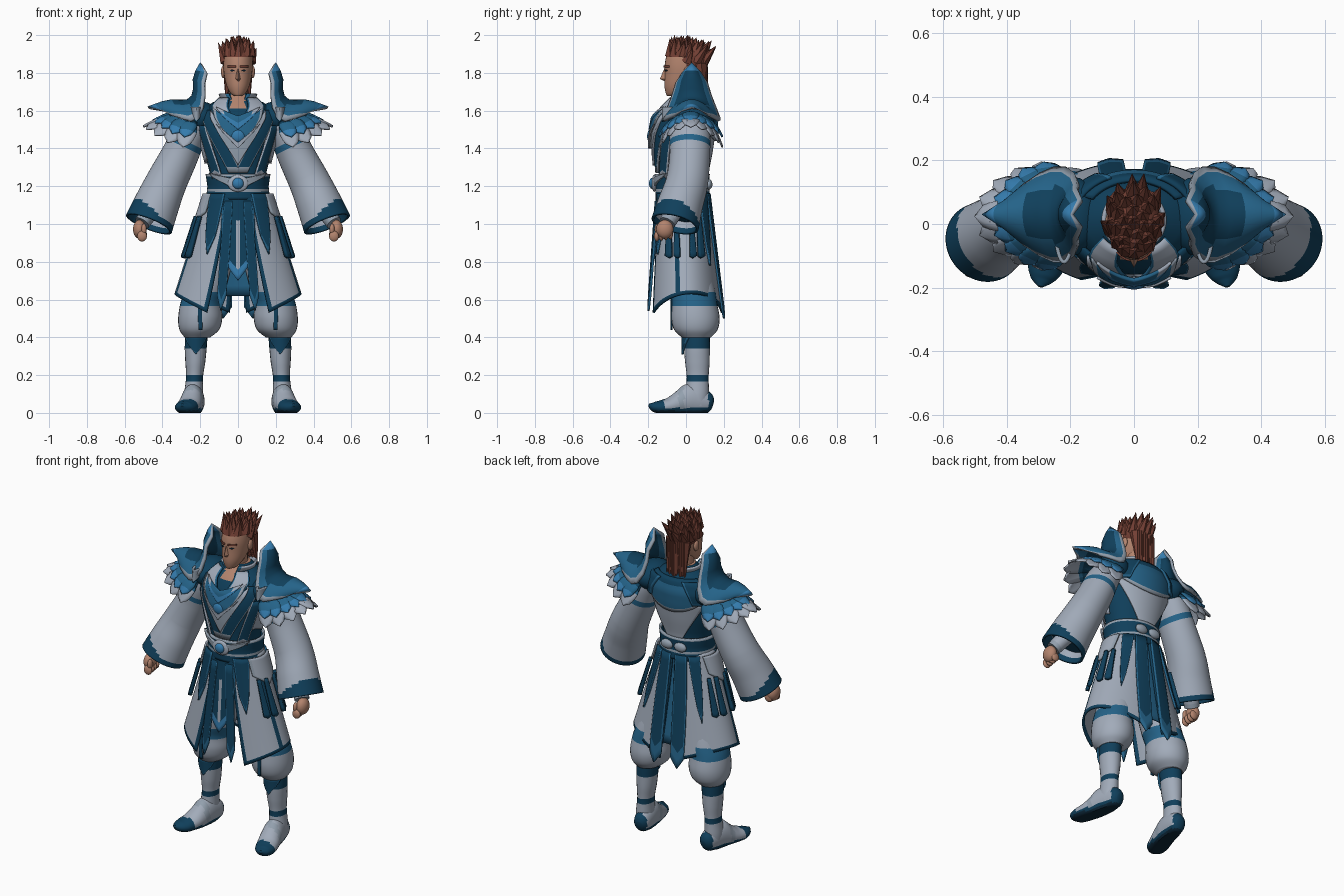
import bpy, bmesh, math, random
from mathutils import Vector, Matrix
random.seed(4)
if "Cube" in bpy.data.objects:
    bpy.data.objects.remove(bpy.data.objects["Cube"])
# Palette
PALETTE = {"pale_cloth": (0.36, 0.41, 0.49), "dark_blue": (0.005, 0.05, 0.105), "mid_blue": (0.018, 0.125, 0.25),
           "bright_blue": (0.035, 0.20, 0.42), "silver": (0.29, 0.35, 0.42), "hair_brown": (0.17, 0.05, 0.034),
           "skin": (0.45, 0.23, 0.155), "sole_navy": (0.004, 0.02, 0.04)}
MATS = [bpy.data.materials.new(key) for key in PALETTE]
for mat, rgb in zip(MATS, PALETTE.values()):
    mat.use_nodes = True
    mat.diffuse_color = (*rgb, 1)
    mat.node_tree.nodes["Principled BSDF"].inputs["Base Color"].default_value = (*rgb, 1)
PALE, DARK, MID, BRIGHT, SILVER, HAIR, SKIN, NAVY = range(8)

def finish(name, bm, thick=0, mirror=False):
    """Turn a bmesh into an object, with an optional mirrored twin."""
    bmesh.ops.remove_doubles(bm, verts=bm.verts, dist=0.0003)
    bmesh.ops.recalc_face_normals(bm, faces=bm.faces)
    for prefix in (("left_", "right_") if mirror else ("",)):
        if prefix == "right_":
            bmesh.ops.scale(bm, vec=(-1, 1, 1), verts=bm.verts)
            bmesh.ops.reverse_faces(bm, faces=bm.faces)
        me = bpy.data.meshes.new(prefix + name)
        bm.to_mesh(me)
        for mat in MATS:
            me.materials.append(mat)
        me.polygons.foreach_set("use_smooth", [True] * len(me.polygons))
        me.set_sharp_from_angle(angle=math.radians(40))
        ob = bpy.data.objects.new(prefix + name, me)
        bpy.context.collection.objects.link(ob)
        if thick:
            mod = ob.modifiers.new("Thickness", "SOLIDIFY")
            mod.thickness, mod.offset = thick, 0
    bm.free()

def grid(name, rows, rule, closed=False, cap=False, **kw):
    """Skin rows of points; rule is a colour or f(centre, across, along)."""
    bm = bmesh.new()
    vs = [[bm.verts.new(p) for p in row] for row in rows]
    n, m = len(rows[0]), len(rows) - 1
    for j in range(m):
        for i in range(n if closed else n - 1):
            k = (i + 1) % n
            f = bm.faces.new((vs[j][i], vs[j][k], vs[j + 1][k], vs[j + 1][i]))
            f.material_index = rule(f.calc_center_median(), (2 * i + 1) / (n - 1) - 1, (j + 0.5) / m) if callable(rule) else rule
    for row in ((vs[0], vs[-1]) if cap else ()):
        index = row[0].link_faces[0].material_index
        bm.faces.new(row).material_index = index
    finish(name, bm, **kw)

def tube(name, stations, rule, n=20, ref=(0, 1, 0), axis=None, cap=True, steps=4, **kw):
    """Loft ellipses (x, y, z, r1, r2) smoothly; r2 lies along ref; nothing sinks below the floor."""
    rows, last, sts = [], len(stations) - 1, [Vector(s) for s in stations]
    for i in range(last * steps + 1):
        k, t = min(i // steps, last - 1), i / steps - min(i // steps, last - 1)
        a, b, c, d = (sts[min(max(k + o, 0), last)] for o in (-1, 0, 1, 2))
        s = b + (c - a) * t / 2 + (a * 2 - b * 5 + c * 4 - d) * t * t / 2 + (b * 3 - a - c * 3 + d) * t ** 3 / 2
        way = Vector(axis) if axis else Vector((c - b)[:3]).lerp(Vector((d - b)[:3]) / 2, t).normalized()
        up = (Vector(ref) - way * way.dot(Vector(ref))).normalized()
        ring = [Vector(s[:3]) + way.cross(up) * s[3] * math.cos(q * math.tau / n) + up * s[4] * math.sin(q * math.tau / n) for q in range(n)]
        rows.append([Vector((p.x, p.y, max(p.z, 0))) for p in ring])
    grid(name, rows, rule, closed=True, cap=cap, **kw)

def panel(name, surf, top, bot, ztop, zbot, off, rule, n=13, m=10, thick=0.012, **kw):
    """Cloth or plate lying on a body surface; z = base + slope * |u| ** power."""
    rows = [[] for _ in range(m + 1)]
    for j, row in enumerate(rows):
        for i in range(n):
            u, v = 2 * i / (n - 1) - 1, j / m
            lo, hi = (top[k] * (1 - v) + bot[k] * v for k in (0, 1))
            za, zb = (z[0] + z[1] * abs(u) ** (z[2] if len(z) > 2 else 1) for z in (ztop, zbot))
            row.append(surf(lo + (hi - lo) * (u + 1) / 2, za + (zb - za) * v, off))
    grid(name, rows, rule, thick=thick, **kw)

def blob(name, loc, size, mat, **kw):
    bm = bmesh.new()
    bmesh.ops.create_icosphere(bm, subdivisions=3, radius=1, matrix=Matrix.Translation(loc) @ Matrix.Diagonal((*size, 1)))
    for f in bm.faces:
        f.material_index = mat
    finish(name, bm, **kw)

def edge(inner, rim, w=0.75):
    return lambda c, u, v: rim if abs(u) > w or v > 0.88 else inner

# Body surfaces: angle 0 is the front, height z, offset outward
TORSO = [(1.10, -.015, .15, .125), (1.20, -.02, .14, .12), (1.28, -.02, .152, .125), (1.38, -.015, .178, .14), (1.48, -.01, .20, .15),
         (1.56, 0, .205, .145), (1.62, .01, .17, .12), (1.66, .015, .10, .085), (1.69, .015, .065, .06)]

def torso(a, z, off):
    z = min(max(z, 1.1), 1.69)
    p, q = next((p, q) for p, q in zip(TORSO, TORSO[1:]) if z <= q[0])
    cy, rx, ry = (p[k] + (q[k] - p[k]) * (z - p[0]) / (q[0] - p[0]) for k in (1, 2, 3))
    return Vector(((rx + off) * math.sin(a), cy - (ry + off) * math.cos(a), z))

def skirt(a, z, off):
    t = (1.17 - z) / 0.63
    return Vector(((.155 + .2 * t + off) * math.sin(a), -.015 + .015 * t - (.125 + .062 * t + off) * math.cos(a), z))

def oval(cx, cy, rx, ry, flare=0):
    return lambda a, z, off: Vector((cx + (rx + off + flare * (z - 1.65)) * math.sin(a), cy - (ry + off + flare * (z - 1.65)) * math.cos(a), z))

# Torso robe with layered chest and back pieces
grid("torso_robe", [[torso(k * math.tau / 48, 1.1 + .59 * j / 30, 0) for k in range(48)] for j in range(31)],
     lambda c, u, v: SKIN if c.z > 1.62 and c.y < 0 and abs(c.x) < .035 else DARK, closed=True, cap=True)
panel("chest_side", torso, (.85, 1.75), (.75, 1.6), (1.5, 0), (1.34, -.02), .008, PALE, mirror=True)
panel("robe_lapel", torso, (.75, 1.15), (-.1, .3), (1.6, 0), (1.27, 0), .012, edge(DARK, SILVER), mirror=True)
panel("side_vest", torso, (.9, 1.2), (.55, .95), (1.52, 0), (1.26, -.02), .016, edge(DARK, PALE, .8), mirror=True)
panel("collar_lapel", torso, (.4, 1.0), (-.05, .3), (1.665, 0), (1.5, 0), .024, edge(PALE, MID, .8), mirror=True)
panel("neck_collar", oval(0, .012, .078, .074, .35), (.55, math.tau - .55), (.2, math.tau - .2), (1.69, 0), (1.615, 0), .005, edge(PALE, MID, .9), n=31)
panel("chest_plate", torso, (-.8, .8), (-.4, .4), (1.5, .1), (1.31, .14), .022, edge(SILVER, PALE, .8), n=21)
panel("chest_crest", torso, (-.72, .72), (-.45, .45), (1.53, .09), (1.4, .13), .032, edge(MID, SILVER, .8), n=21)
panel("upper_crest", torso, (-.6, .6), (-.4, .4), (1.57, .05), (1.5, .08), .036,
      lambda c, u, v: BRIGHT if v > .5 else MID if abs(u) < .6 else PALE, n=21)
panel("crest_chevron", torso, (-.5, .5), (-.4, .4), (1.43, .1), (1.4, .1), .04, PALE, n=21, thick=.008)
blob("chest_gem", (0, -.19, 1.465), (.036, .016, .034), BRIGHT)
panel("back_middle", torso, (math.pi - 1.05, math.pi + 1.05), (math.pi - .3, math.pi + .3), (1.5, 0), (1.25, 0), .01, PALE, n=21)
panel("back_yoke", torso, (math.pi - 1, math.pi + 1), (math.pi - 1, math.pi + 1), (1.64, 0), (1.44, .08, 2), .02,
      lambda c, u, v: SILVER if v > .88 else DARK if v < .2 or abs(u) > .7 else MID, n=25)
panel("shoulder_blade_plate", torso, (1.9, 2.75), (2.1, 2.5), (1.63, 0), (1.5, 0), .034, edge(DARK, MID), mirror=True)
# Belt with winged buckle
panel("waist_sash", torso, (0, math.tau), (0, math.tau), (1.265, 0), (1.13, 0), .016,
      lambda c, u, v: SILVER if v < .15 or .6 < v < .75 else DARK, n=49)
panel("buckle_wings", torso, (-1, 1), (-.8, .8), (1.235, .035), (1.18, .065), .03, SILVER, n=21)
blob("buckle_mount", (0, -.168, 1.215), (.055, .014, .045), PALE)
blob("buckle_gem", (0, -.178, 1.215), (.03, .018, .03), BRIGHT)
blob("back_knot", (.045, .12, 1.21), (.04, .02, .028), SILVER, mirror=True)
# Long coat skirt and hanging cloth
panel("coat_panel", skirt, (.3, 3.1), (.47, 3.02), (1.17, 0), (.63, -.1, 2), .004,
      lambda c, u, v: DARK if v > .97 or u < -.94 or -.34 < u < -.24 or u > .95 else PALE, n=41, m=32, mirror=True)
panel("front_tabard", skirt, (-.5, .5), (-.3, .3), (1.16, 0), (.7, .12), .012,
      lambda c, u, v: BRIGHT if v > .9 else PALE if abs(u) < .1 and v > .3 else MID if abs(u) > .85 else DARK, n=21, m=16)
panel("front_ribbon", skirt, (.15, .38), (.18, .32), (1.12, 0), (.54, .08), .018, edge(DARK, MID), mirror=True)
panel("hip_flap", skirt, (.4, .95), (.5, .75), (1.16, 0), (.84, .1), .02, edge(DARK, MID, .8), mirror=True)
panel("side_wrap", skirt, (.9, 2.1), (.95, 2.0), (1.16, 0), (1.0, .06), .024, edge(PALE, SILVER), mirror=True)
panel("back_ribbon", skirt, (2.65, 3.05), (2.82, 3.05), (1.16, 0), (.5, .06), .014, edge(DARK, MID, .9), m=14, mirror=True)
panel("back_side_ribbon", skirt, (2.2, 2.6), (2.32, 2.48), (1.16, 0), (.78, .1), .016, edge(DARK, MID, .9), mirror=True)
panel("back_underlay", skirt, (2.9, math.tau - 2.9), (2.75, math.tau - 2.75), (1.16, 0), (.62, 0), -.01, MID)
for k, a in enumerate((1.05, 1.3, 1.75, 2.0)):
    panel("hip_tassel_%d" % k, skirt, (a, a + .1), (a - .03, a + .15), (1.04, 0), (.82, .01), .032,
          lambda c, u, v: SILVER if .25 < v < .35 else DARK, n=5, thick=.02, mirror=True)
# Legs: baggy trousers, wraps and shoes
tube("trouser_leg", [(.09, 0, 1.05, .08, .09), (.12, .01, .85, .10, .10), (.17, .035, .66, .108, .118), (.195, .045, .58, .11, .12),
                     (.2, .05, .5, .117, .128), (.205, .052, .44, .105, .115), (.215, .055, .4, .068, .078)],
     lambda c, u, v: MID if .57 < c.z < .64 else PALE, n=28, axis=(0, 0, 1), steps=6, mirror=True)
panel("trouser_stripe", oval(.2, .048, .114, .125), (-.06, .12), (-.1, .08), (.62, 0), (.44, 0), 0, DARK, n=5, thick=.008, mirror=True)
tube("shin_wrap", [(.22, .057, .42, .06, .07), (.224, .058, .34, .058, .068), (.226, .06, .27, .053, .065), (.23, .062, .19, .045, .058),
                   (.235, .06, .1, .05, .062), (.235, .06, .04, .048, .06)],
     lambda c, u, v: DARK if c.z > .34 or .17 < c.z < .2 else PALE, axis=(0, 0, 1), steps=8, mirror=True)
panel("knee_guard", oval(.223, .057, .064, .075), (-1, 1), (-.6, .6), (.4, 0), (.31, .05), 0, edge(DARK, MID), mirror=True)
tube("shoe", [(.22, .142, .045, .02, .025), (.222, .125, .05, .042, .052), (.228, .08, .06, .052, .075), (.238, .02, .066, .058, .088),
              (.25, -.04, .048, .062, .064), (.265, -.09, .035, .062, .046), (.28, -.14, .03, .056, .036), (.29, -.175, .034, .036, .024),
              (.295, -.197, .042, .008, .007)],
     lambda c, u, v: NAVY if c.z < .012 else DARK if c.y < -.115 or c.z < .025 or c.y > .12 else SILVER if -.04 < c.y < -.01 else PALE,
     n=28, ref=(0, 0, 1), mirror=True)
# Arms: wide sleeves, wrists and fists
tube("sleeve", [(.2, .02, 1.57, .07, .08), (.25, .02, 1.49, .082, .1), (.31, .02, 1.36, .092, .1), (.38, .005, 1.22, .102, .105),
                (.43, -.03, 1.105, .113, .113), (.472, -.058, 1.0, .123, .121)],
     lambda c, u, v: DARK if v > .94 or v < .1 or c.x - .8 * c.z - .5 * c.y > -.33 else MID if .28 < v < .33 else PALE,
     n=56, cap=False, steps=9, thick=.014, mirror=True)
tube("sleeve_lining", [(.41, -.02, 1.14, .09, .09), (.445, -.045, 1.06, .105, .102)], DARK, mirror=True)
tube("wrist", [(.44, -.045, 1.1, .048, .05), (.508, -.1, 1.005, .042, .044)], lambda c, u, v: PALE if v < .75 else SILVER, mirror=True)
blob("fist", (.522, -.112, .972), (.034, .046, .05), SKIN, mirror=True)
blob("thumb", (.498, -.148, .972), (.014, .018, .03), SKIN, mirror=True)
for k in range(4):
    blob("finger_%d" % k, (.508, -.155 + .024 * k, .935 + .004 * k), (.026, .014, .028), SKIN, mirror=True)

# Shoulder armour: swept pauldron with an upright horn, over fanned feathers
def pauldron_colour(c, u, v):
    if abs(u) > .86:
        return SILVER
    if v < .5:
        return BRIGHT if v < .12 else MID if abs(u) > .6 else DARK
    return BRIGHT if v > .85 else MID if abs(u) > .55 or v > .72 else DARK

SPINE = [(.195, 1.85, 0, 0), (.218, 1.81, .045, .01), (.232, 1.765, .08, .02), (.23, 1.715, .1, .035), (.24, 1.675, .125, .06),
         (.268, 1.652, .145, .09), (.305, 1.65, .145, .105), (.35, 1.652, .125, .095), (.4, 1.642, .09, .07), (.44, 1.628, .048, .03), (.475, 1.615, 0, 0)]
grid("pauldron", [[Vector((x - .055 * u * u * (w > .04), .03 + w * u, z - drop * u * u)) for u in [k / 8 - 1 for k in range(17)]]
                  for x, z, w, drop in SPINE], pauldron_colour, thick=.016, mirror=True)
blob("shoulder_pad", (.2, .025, 1.565), (.1, .125, .085), DARK, mirror=True)
panel("pauldron_curl", oval(.22, .03, .03, .15), (-1, 1), (-.6, .6), (1.62, 0), (1.54, .03), 0, edge(SILVER, MID), mirror=True)

def fan(a, reach, drop, lift):
    return Vector((.25 + reach * math.cos(a), .025 + .17 * math.sin(a), 1.52 + lift - drop * math.sin(a) ** 2))

for layer, reach, drop, lift, wide, rule in (
        ("long", .25, .11, 0, .05, lambda c, u, v: DARK if v < .5 else MID if v < .65 else PALE),
        ("short", .2, .085, .03, .045, lambda c, u, v: DARK if v < .55 else MID if v < .85 else BRIGHT)):
    for k in range(9):
        a = -1.4 + .35 * k
        tip, side = fan(a, reach, drop, lift), (fan(a + .1, reach, drop, lift) - fan(a - .1, reach, drop, lift)).normalized()
        root, rows = Vector((.23, .025 + .08 * math.sin(a), 1.575 - .03 * abs(math.sin(a)))), []
        for t in [j / 10 for j in range(11)]:
            mid = root.lerp(tip, t) + Vector((0, 0, .03 * math.sin(math.pi * t)))
            w = .015 + (wide - .015) * t / .6 if t < .6 else wide * math.sqrt(max(0, 1 - ((t - .6) / .4) ** 2))
            rows.append([mid + side * w * u - Vector((0, 0, .008 * u * u)) for u in (-1, -.5, 0, .5, 1)])
        grid("%s_feather_%d" % (layer, k), rows, rule, thick=.008, mirror=True)
# Head and face
tube("neck", [(0, .02, 1.58, .062, .06), (0, .012, 1.66, .05, .052), (0, .005, 1.75, .05, .055)], SKIN, axis=(0, 0, 1))
tube("head", [(0, -.075, 1.677, .016, .024), (0, -.06, 1.69, .038, .046), (0, -.038, 1.73, .06, .076), (0, -.015, 1.79, .074, .098),
              (0, -.008, 1.85, .078, .104), (0, 0, 1.91, .07, .094), (0, 0, 1.945, .033, .043)], SKIN, n=28, axis=(0, 0, 1))
grid("nose", [[Vector((x * w, -.102 - d * (x == 0), z)) for x in (-1, 0, 1)]
              for w, d, z in ((.008, .012, 1.825), (.018, .036, 1.768), (.01, .008, 1.753))], SKIN)
face = oval(0, -.012, .077, .101)
panel("eyebrow", face, (.14, .75), (.14, .75), (1.838, 0), (1.829, 0), .003, HAIR, n=7, m=2, thick=.006, mirror=True)
panel("eye", face, (.22, .6), (.22, .6), (1.817, -.005), (1.808, .004), .001, NAVY, n=9, m=4, thick=.004, mirror=True)
blob("mouth", (0, -.107, 1.732), (.02, .004, .003), HAIR)
blob("ear", (.078, .01, 1.805), (.012, .022, .032), SKIN, mirror=True)
# Hair: cap, swept-back locks and long strands down the nape
bm = bmesh.new()
centre, radii = Vector((0, .002, 1.866)), Vector((.085, .112, .088))
bmesh.ops.create_uvsphere(bm, u_segments=24, v_segments=16, radius=1, matrix=Matrix.Translation(centre) @ Matrix.Diagonal((*radii, 1)))
bmesh.ops.delete(bm, geom=[v for v in bm.verts if v.co.y < -.02 and v.co.z < 1.88], context="VERTS")

def lock(p, d, r, length):
    m = Matrix.Translation(p + d.normalized() * length / 2) @ d.to_track_quat("Z", "Y").to_matrix().to_4x4()
    bmesh.ops.create_cone(bm, cap_ends=True, segments=6, radius1=r, radius2=.001, depth=length, matrix=m)

for e, count in ((-.1, 12), (.35, 12), (.75, 9), (1.15, 6), (1.5, 2)):
    for k in range(count):
        az = (k + random.random() * .5) * math.tau / count
        n = Vector((math.cos(e) * math.sin(az), -math.cos(e) * math.cos(az), math.sin(e)))
        p, d = centre + n * .8 * radii, Vector((n.x * .1, .1 + .12 * n.y, .25 + .3 * max(n.z, 0)))
        if n.y > -.3 or e > .3:
            lock(p, d, .031, min(random.uniform(.08, .12), (2.0 - 8 * p.x ** 2 - .03 * max(n.y, 0) - p.z) / d.normalized().z))
for k in range(11):
    x = (k - 5) * .0105
    lock(Vector((x, .085 - 4 * x * x, 1.85)), Vector((x * .2, .035, -.3)), .03, random.uniform(.22, .3) - abs(x))
for f in bm.faces:
    f.material_index = HAIR
finish("swept_hair", bm)
